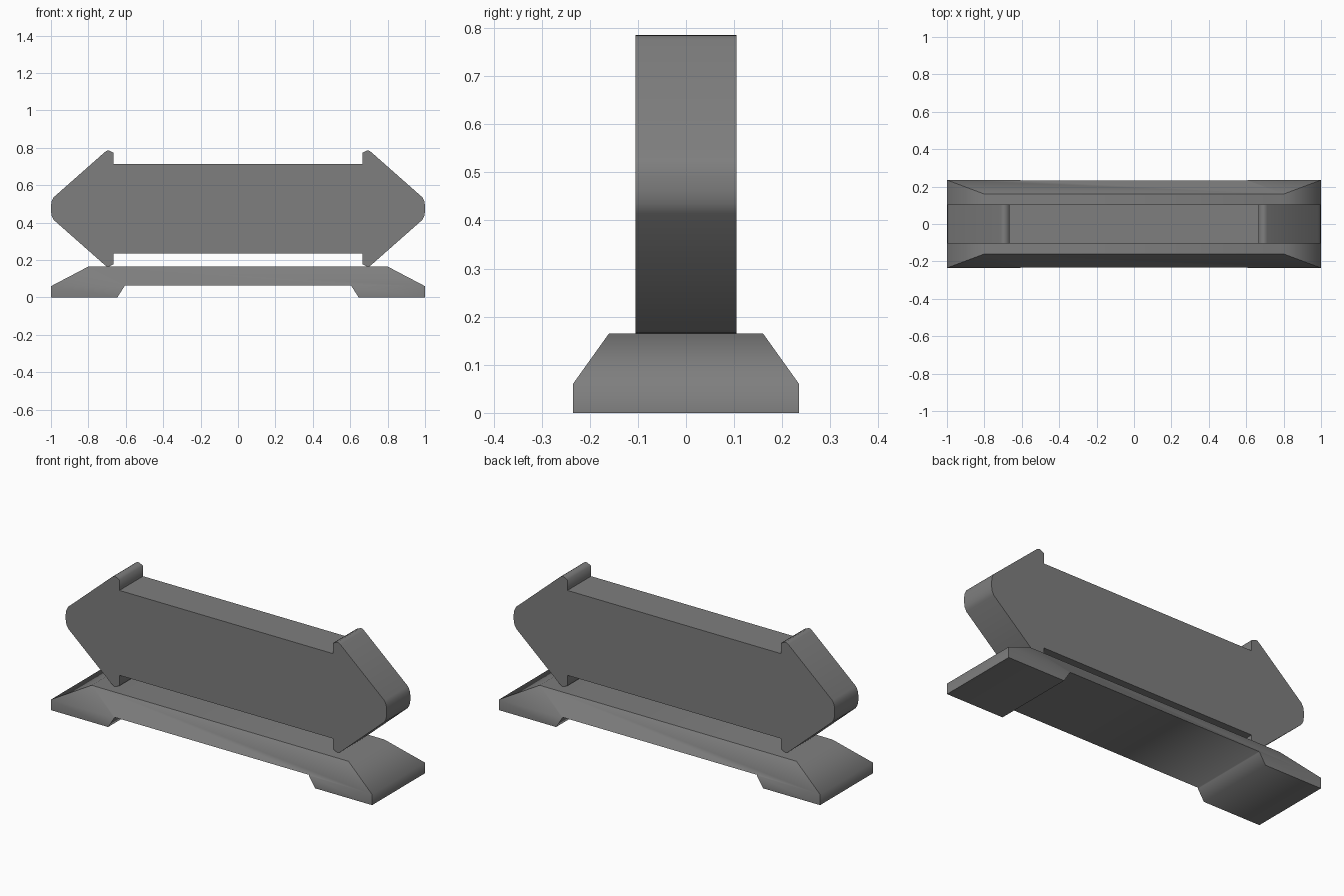
import bpy, bmesh, math

cube = bpy.data.objects.get("Cube")
if cube:
    bpy.data.objects.remove(cube, do_unlink=True)

grey = bpy.data.materials.new("mid_grey")
grey.use_nodes = True
colour = (0.21, 0.21, 0.21, 1)
grey.diffuse_color = colour
for node in grey.node_tree.nodes:
    if node.type == 'BSDF_PRINCIPLED':
        node.inputs["Base Color"].default_value = colour


def prism(name, profile, half_depth, side_groups):
    """Sweep an x-z profile across y; half_depth(z) sets the depth at each point."""
    bm = bmesh.new()
    front = [bm.verts.new((x, -half_depth(z), z)) for x, z in profile]
    back = [bm.verts.new((x, half_depth(z), z)) for x, z in profile]
    n = len(profile)
    for i in range(n):
        j = (i + 1) % n
        bm.faces.new((front[i], back[i], back[j], front[j]))
    for group in side_groups:
        bm.faces.new([front[i] for i in group])
        bm.faces.new([back[i] for i in reversed(group)])
    bmesh.ops.recalc_face_normals(bm, faces=bm.faces)
    for face in bm.faces:
        face.smooth = True
    # Bends along the profile stay soft, side borders stay crisp
    for edge in bm.edges:
        run = (edge.verts[1].co - edge.verts[0].co).normalized()
        limit = 65 if abs(run.y) > 0.99 else 45
        edge.smooth = edge.calc_face_angle(0) < math.radians(limit)
    mesh = bpy.data.meshes.new(name)
    bm.to_mesh(mesh)
    bm.free()
    mesh.materials.append(grey)
    obj = bpy.data.objects.new(name, mesh)
    bpy.context.collection.objects.link(obj)
    return obj


# Base: low foot with a chamfered top and an arched underside
RIM, TOP = 0.06, 0.165
half = [(0.605, 0.064), (0.607, RIM), (0.645, 0), (1, 0), (1, RIM), (0.8, TOP)]
base_profile = half + [(-x, z) for x, z in reversed(half)]


def base_depth(z):
    return 0.235 - 0.075 * max(0, z - RIM) / (TOP - RIM)


right_wall = [1, 2, 3, 4]
left_wall = [7, 8, 9, 10]
slope = [0, 1, 4, 5, 6, 7, 10, 11]
prism("base", base_profile, base_depth, [right_wall, left_wall, slope])

# Upper body: bar with a barbed arrow head at each end
MID = 0.475
quarter = [(1, 0.015), (0.996, 0.04), (0.985, 0.061), (0.712, 0.302),
           (0.702, 0.309), (0.69, 0.31), (0.665, 0.298), (0.665, 0.239)]
upper = quarter + [(-x, z) for x, z in reversed(quarter)]
outline = upper + [(x, -z) for x, z in reversed(upper)]
body_profile = [(x, MID + z) for x, z in outline]
prism("double_arrow_body", body_profile, lambda z: 0.105,
      [list(range(len(body_profile)))])
